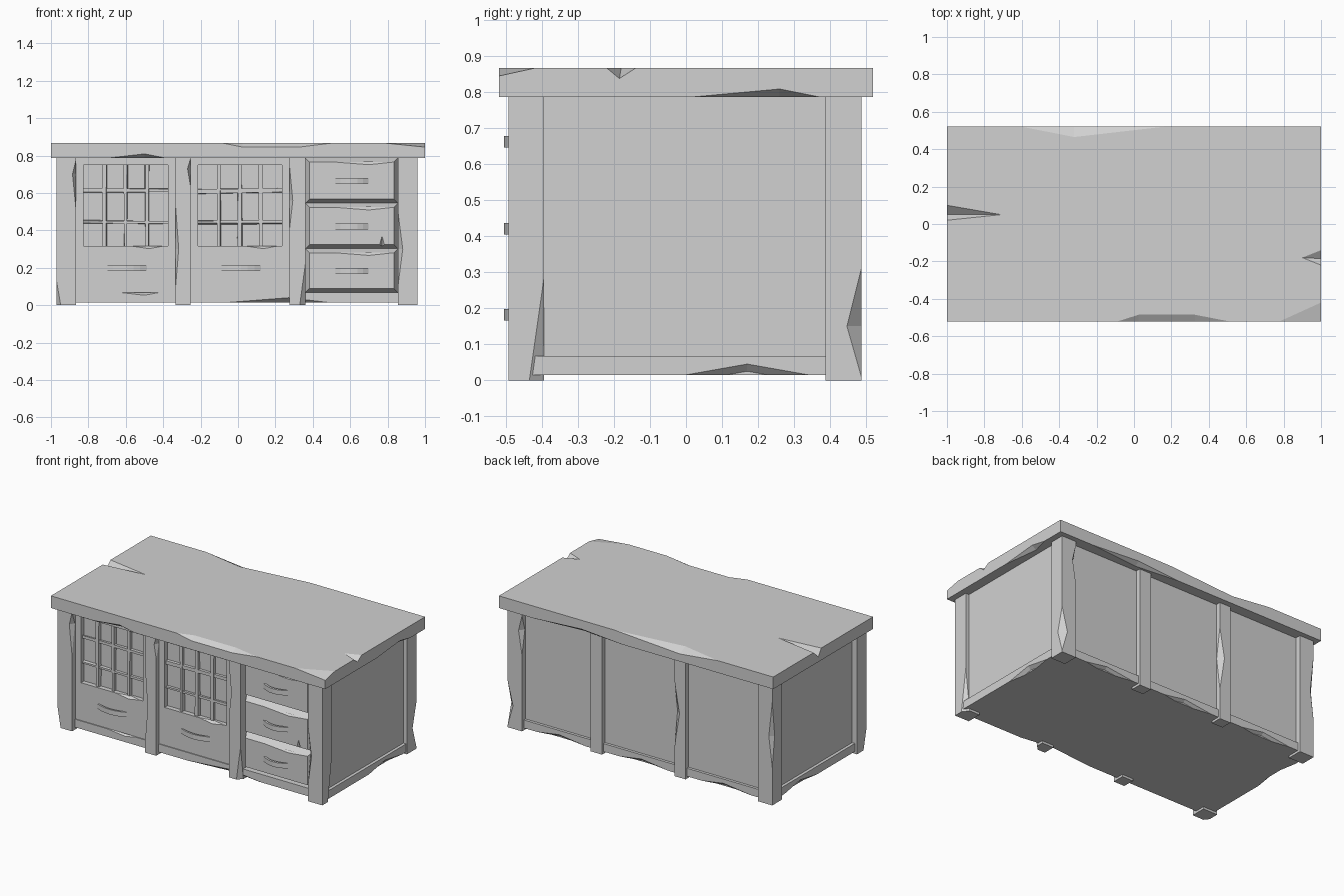
import bpy
import bmesh
import math
import random
from mathutils import Vector

random.seed(4)
cube = bpy.data.objects.get("Cube")
if cube:
    bpy.data.objects.remove(cube, do_unlink=True)

GREY = (0.64, 0.64, 0.64, 1)
grey = bpy.data.materials.new("plain grey")
grey.use_nodes = True
grey.diffuse_color = GREY
grey.node_tree.nodes["Principled BSDF"].inputs["Base Color"].default_value = GREY


def finish(name, bm):
    bmesh.ops.recalc_face_normals(bm, faces=bm.faces)
    mesh = bpy.data.meshes.new(name)
    bm.to_mesh(mesh)
    bm.free()
    mesh.materials.append(grey)
    obj = bpy.data.objects.new(name, mesh)
    bpy.context.collection.objects.link(obj)
    return obj


def hull(name, points):
    bm = bmesh.new()
    for p in points:
        bm.verts.new(p)
    bmesh.ops.convex_hull(bm, input=bm.verts)
    return finish(name, bm)


def box(name, x, y, z, chamfer=0):
    """Box from ranges; chamfer narrows the face towards -y."""
    bm = bmesh.new()
    bmesh.ops.create_cube(bm, size=1)
    for v in bm.verts:
        front = v.co.y < 0
        side = v.co.copy()
        v.co = [r[0] if c < 0 else r[1] for c, r in zip(side, (x, y, z))]
        if front and chamfer:
            v.co.x -= math.copysign(chamfer, side.x)
            v.co.z -= math.copysign(chamfer, side.z)
    return finish(name, bm)


def cut(obj, inner, outer):
    """Remove the wedge between inner and outer points, pushed past the surface."""
    centre = sum((Vector(p) for p in inner), Vector()) / len(inner)
    tool = hull("cutter", [centre + (Vector(p) - centre) * 1.2 for p in inner + outer])
    tool.hide_render = True
    mod = obj.modifiers.new("chip", "BOOLEAN")
    mod.operation = "DIFFERENCE"
    mod.solver = "EXACT"
    mod.object = tool
    bpy.context.view_layer.objects.active = obj
    bpy.ops.object.modifier_apply(modifier=mod.name)
    bpy.data.objects.remove(tool, do_unlink=True)


def notch(obj, axis, edge, span, depth):
    """Chip an edge along an axis; span is start, deepest point, end."""
    others = [i for i in range(3) if i != axis]

    def point(along, a=0, b=0):
        p = Vector()
        p[axis] = along
        p[others[0]] = edge[0] + a
        p[others[1]] = edge[1] + b
        return p
    lo, mid, hi = span
    cut(obj, [point(mid, depth[0]), point(mid, 0, depth[1])], [point(lo), point(hi)])


# Worktop slab with worn edges
TOP, UNDER, FLOOR = 0.867, 0.787, 0.015
top = box("worktop", (-1, 1), (-0.52, 0.52), (UNDER, TOP))
cut(top, [(x, -0.485, TOP) for x in (0.05, 0.3)] + [(x, -0.52, 0.845) for x in (0.05, 0.3)],
    [(-0.06, -0.52, TOP), (0.48, -0.52, TOP)])
notch(top, 0, (0.52, TOP), (-0.6, -0.32, 0.16), (-0.055, -0.03))
notch(top, 0, (-0.52, UNDER), (-0.69, -0.5, -0.39), (0.03, 0.022))
notch(top, 0, (0.52, UNDER), (0.1, 0.4, 0.75), (-0.03, 0.022))
notch(top, 1, (1, UNDER), (0.02, 0.26, 0.37), (-0.03, 0.022))
# Broken front corner and the two end splits
cut(top, [(0.78, -0.52, TOP), (1, -0.42, TOP), (1, -0.52, 0.845)], [(1, -0.52, TOP)])
cut(top, [(0.9, -0.18, TOP), (1, -0.185, 0.838)], [(1, -0.14, TOP), (1, -0.22, TOP)])
cut(top, [(-0.71, 0.05, TOP), (-1, 0.05, 0.82)], [(-1, 0.1, TOP), (-1, 0.02, TOP)])

# Carcass and base rail
box("carcass", (-0.935, 0.935), (-0.425, 0.45), (FLOOR, UNDER))
rail = box("base_rail", (-0.955, 0.955), (-0.462, 0.468), (FLOOR, 0.068))
notch(rail, 0, (-0.462, FLOOR), (-0.05, 0.27, 0.48), (0.03, 0.025))
notch(rail, 0, (-0.462, 0.068), (-0.63, -0.5, -0.42), (0.03, -0.015))
for start in (-0.8, -0.2, 0.4):
    notch(rail, 0, (0.468, FLOOR), (start, start + 0.2, start + 0.36), (-0.03, 0.025))
for side in (-1, 1):
    notch(rail, 1, (side * 0.955, FLOOR), (0, 0.17, 0.34), (-0.03 * side, 0.03))

# Corner and middle posts, front and back
LEGS = (0, UNDER)
FRONT, BACK = (-0.493, -0.395), (0.387, 0.487)
front_right = box("front_right_post", (-0.97, -0.865), FRONT, LEGS)
front_left = box("front_left_post", (0.855, 0.96), FRONT, LEGS)
back_right = box("back_right_post", (-0.97, -0.865), BACK, LEGS)
back_left = box("back_left_post", (0.855, 0.96), BACK, LEGS)
MID_A, MID_B = (-0.335, -0.255), (0.275, 0.36)
mids = []
for label, xs in (("right", MID_A), ("left", MID_B)):
    mids.append(box("front_middle_post_" + label, xs, (-0.488, -0.41), LEGS))
    mids.append(box("back_middle_post_" + label, xs, (0.41, 0.482), LEGS))
front_a, back_a, front_b, back_b = mids

# Chips along the posts
notch(front_right, 2, (-0.865, -0.493), (0.5, 0.7, 0.78), (-0.02, 0.03))
notch(front_right, 2, (-0.97, -0.493), (-0.14, 0, 0.13), (0.022, 0.03))
notch(front_left, 2, (0.855, -0.493), (0.1, 0.3, 0.5), (0.026, 0.03))
notch(front_left, 2, (0.96, -0.395), (-0.28, 0, 0.28), (-0.03, -0.04))
notch(back_left, 2, (0.96, 0.487), (0.01, 0.15, 0.31), (-0.04, -0.04))
notch(back_left, 2, (0.855, 0.487), (0.5, 0.66, 0.76), (0.025, -0.03))
notch(back_right, 2, (-0.97, 0.487), (0.25, 0.45, 0.68), (0.025, -0.025))
notch(front_a, 2, (-0.335, -0.488), (0.08, 0.3, 0.55), (0.018, 0.03))
notch(front_a, 2, (-0.255, -0.488), (0.64, 0.73, 0.78), (-0.015, 0.03))
notch(front_b, 2, (0.275, -0.488), (0.4, 0.56, 0.75), (0.018, 0.03))
notch(front_b, 2, (0.36, -0.488), (-0.22, 0, 0.22), (-0.03, 0.03))
notch(back_a, 2, (-0.255, 0.482), (0.2, 0.42, 0.62), (-0.035, -0.03))


def handle(name, x, y, z, half, reach):
    """Bowed pull: an arc band extruded upwards."""
    bm = bmesh.new()
    steps = 6
    rows = []
    for scale, size in ((1, half), (0.6, half - 0.02)):
        for i in range(steps + 1):
            t = 2 * i / steps - 1
            rows.append((x + size * t, y - reach * scale * (1 - t * t) - 0.006 * scale))
    count = steps + 1
    low, high = [[bm.verts.new((px, py, z + dz)) for px, py in rows] for dz in (-0.016, 0.016)]
    for i in range(steps):
        j, k = i + count, i + count + 1
        bm.faces.new((low[i], low[i + 1], low[k], low[j]))
        bm.faces.new((high[i], high[i + 1], high[k], high[j]))
        bm.faces.new((low[i], low[i + 1], high[i + 1], high[i]))
        bm.faces.new((low[j], low[k], high[k], high[j]))
    for a, b in ((0, count), (steps, steps + count)):
        bm.faces.new((low[a], low[b], high[b], high[a]))
    return finish(name, bm)


# Two doors with framed, barred openings
def door(label, x0, x1, left, right):
    ys = (-0.456, -0.42)
    bottom, head = 0.317, 0.75
    panel = box(label + "_lower_panel", (x0, x1), ys, (0.068, bottom))
    notch(panel, 0, (-0.456, bottom), (right - 0.2, right - 0.1, right - 0.02), (0.02, -0.015))
    box(label + "_head", (x0, x1), ys, (head, UNDER))
    box(label + "_stile_a", (x0, left), ys, (bottom, head))
    box(label + "_stile_b", (right, x1), ys, (bottom, head))
    width = right - left
    for i in range(1, 4):
        x = left + width * i / 4
        bar = box(label + "_upright_bar", (-0.01, 0.01), (-0.445, -0.42), (bottom, head))
        bar.location.x = x
        bar.data.transform(bar.matrix_world)
        for v in bar.data.vertices:
            v.co.x += random.uniform(-0.005, 0.005)
    for z in (0.445, 0.61):
        bar = box(label + "_cross_bar", (left, right), (-0.442, -0.42), (z - 0.01, z + 0.01))
        for v in bar.data.vertices:
            v.co.z += random.uniform(-0.006, 0.006)
    handle(label + "_handle", (left + right) / 2 + 0.005, -0.456, 0.198, 0.108, 0.026)


door("right_door", -0.865, -0.335, -0.825, -0.375)
door("left_door", -0.255, 0.275, -0.215, 0.235)

# Drawer stack with chamfered fronts
DRAWER_Z = ((0.068, 0.302), (0.302, 0.545), (0.545, UNDER))
for i, zs in enumerate(DRAWER_Z):
    front = box("drawer_%d" % (i + 1), (0.36, 0.855), (-0.468, -0.425), zs, 0.022)
    edge = zs[1] - 0.022
    notch(front, 0, (-0.468, edge), (0.52, 0.7, 0.83), (0.015, -0.014))
    if i == 1:
        # Split in the lower edge
        cut(front, [(0.77, -0.468, 0.37), (0.77, -0.45, 0.31)],
            [(0.755, -0.468, 0.315), (0.785, -0.468, 0.315)])
    handle("drawer_handle_%d" % (i + 1), 0.608, -0.468, sum(zs) / 2 - 0.003, 0.09, 0.031)
